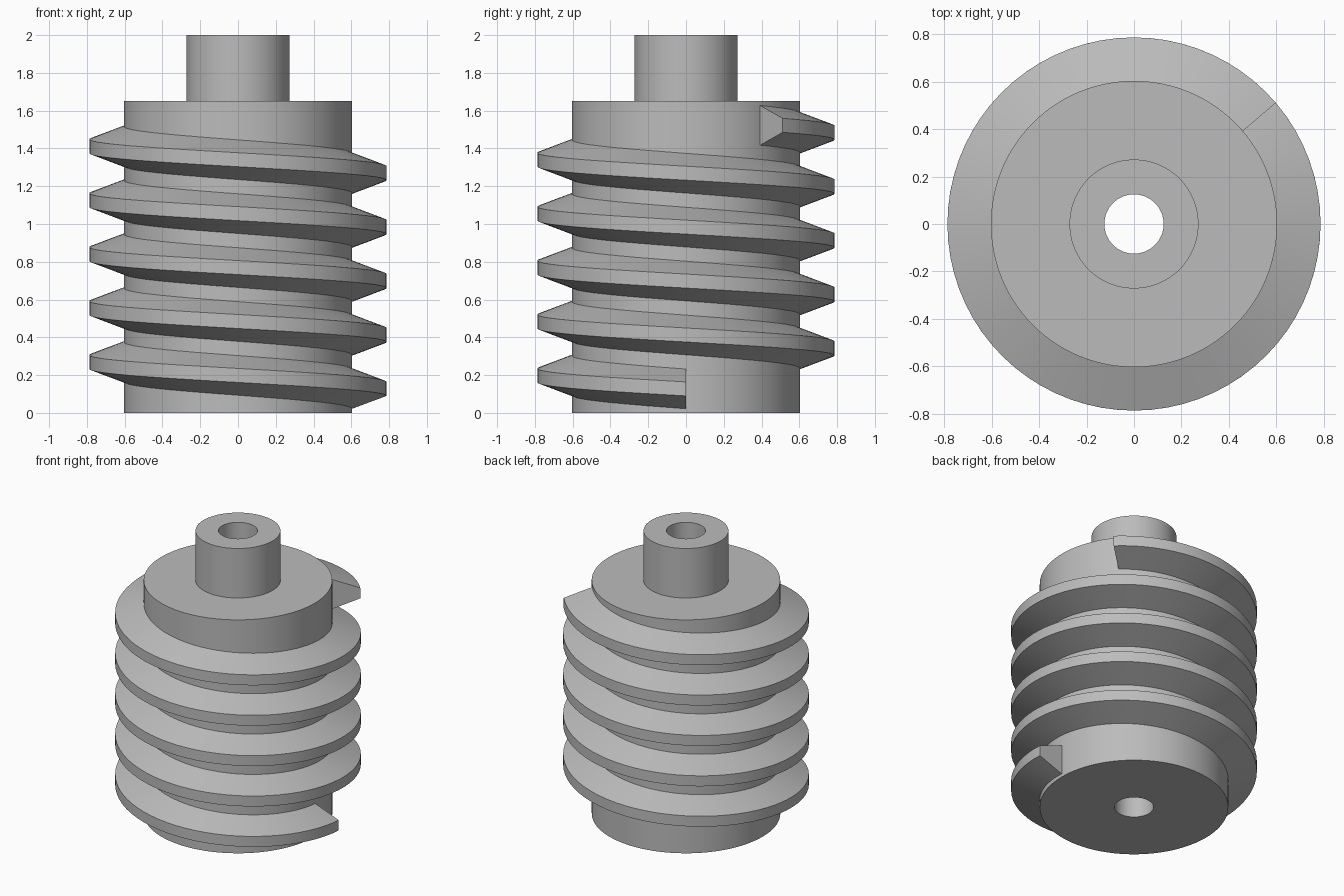
import bpy, bmesh, math

cube = bpy.data.objects.get("Cube")
if cube:
    bpy.data.objects.remove(cube, do_unlink=True)

steel = bpy.data.materials.new("grey steel")
steel.use_nodes = True
steel.diffuse_color = (0.5, 0.5, 0.5, 1)
steel.node_tree.nodes["Principled BSDF"].inputs["Base Color"].default_value = steel.diffuse_color


def sweep(name, profile, steps, turn, rise=0.0, closed=False):
    """Sweep an (r, z) loop around the z axis; a rise makes a capped helix."""
    bm = bmesh.new()
    rings = []
    for i in range(steps if closed else steps + 1):
        a, lift = turn * i / steps, rise * i / steps
        rings.append([bm.verts.new((r * math.cos(a), r * math.sin(a), z + lift))
                      for r, z in profile])
    n = len(profile)
    for i in range(steps):
        a, b = rings[i], rings[(i + 1) % len(rings)]
        for j in range(n):
            k = (j + 1) % n
            bm.faces.new((a[j], b[j], b[k], a[k]))
    if not closed:
        bm.faces.new(rings[0])
        bm.faces.new(rings[-1])
    bmesh.ops.recalc_face_normals(bm, faces=bm.faces)
    mesh = bpy.data.meshes.new(name)
    bm.to_mesh(mesh)
    bm.free()
    mesh.materials.append(steel)
    obj = bpy.data.objects.new(name, mesh)
    bpy.context.collection.objects.link(obj)
    bpy.ops.object.select_all(action='DESELECT')
    bpy.context.view_layer.objects.active = obj
    obj.select_set(True)
    bpy.ops.object.shade_smooth_by_angle(angle=math.radians(20))
    return obj


BORE, NECK, CORE, CREST = 0.125, 0.272, 0.604, 0.787
SHOULDER, TOP = 1.65, 2.0

# Drum, neck and through bore as one lathed body
sweep("worm_body", [(BORE, 0), (CORE, 0), (CORE, SHOULDER), (NECK, SHOULDER),
                    (NECK, TOP), (BORE, TOP)], 96, math.tau, closed=True)

# Trapezoid thread climbing clockwise, with its root sunk into the drum
PITCH, START = 0.2855, 0.127
END_ANGLE = math.radians(40.5)
turns = 5 - END_ANGLE / math.tau
tooth = [(0.58, START - 0.114), (CREST, START - 0.037),
         (CREST, START + 0.037), (0.58, START + 0.114)]
sweep("worm_thread", tooth, round(turns * 72), -turns * math.tau, turns * PITCH)
